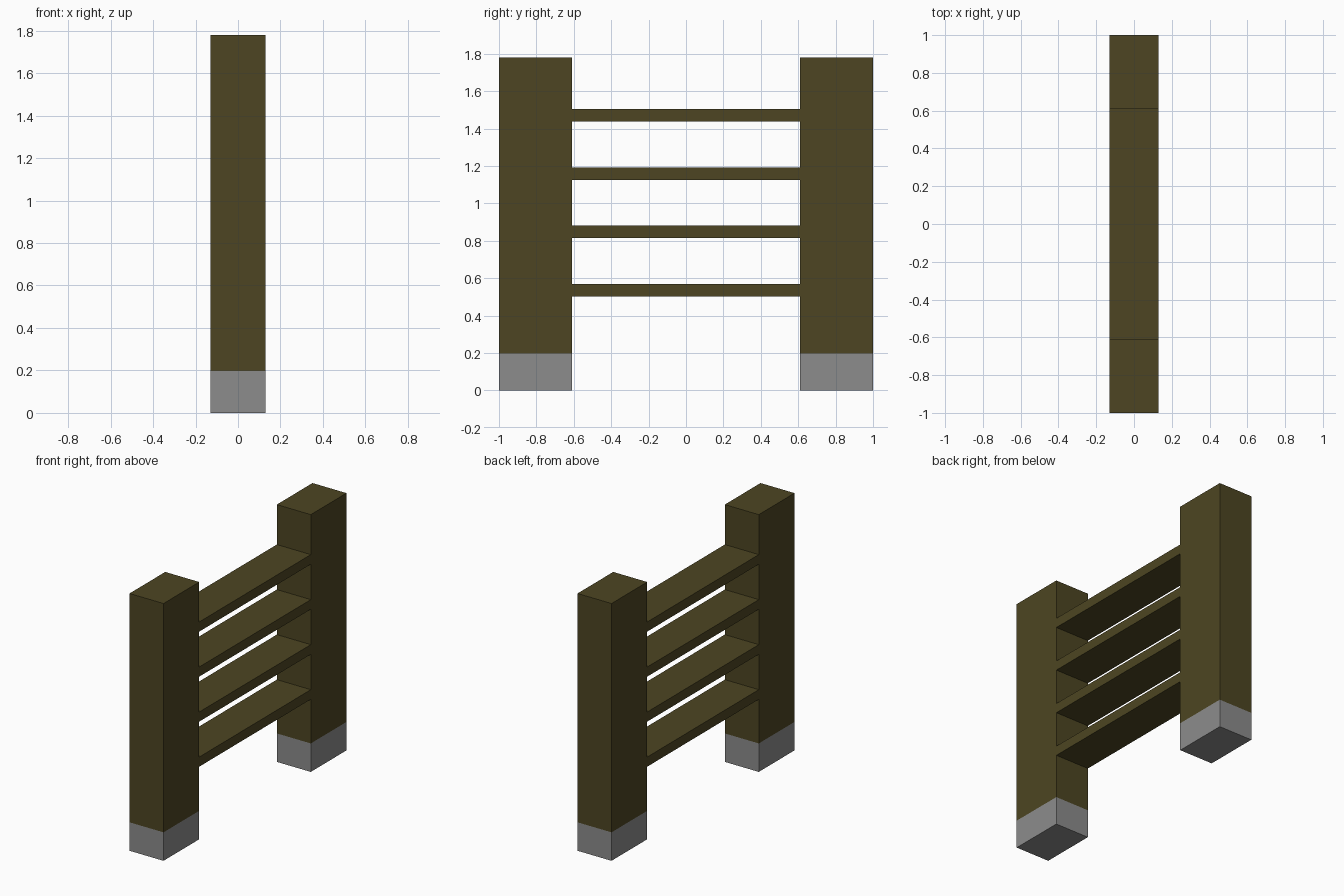
import bpy

if "Cube" in bpy.data.objects:
    bpy.data.objects.remove(bpy.data.objects["Cube"])

HALF_W = 0.13               # half depth of every part along x
Y_IN, Y_OUT = 0.61, 1.0     # inner and outer faces of the posts
FOOT_TOP, POST_TOP = 0.197, 1.78


def material(name, rgb):
    mat = bpy.data.materials.new(name)
    mat.diffuse_color = (*rgb, 1)
    mat.use_nodes = True
    mat.node_tree.nodes["Principled BSDF"].inputs["Base Color"].default_value = mat.diffuse_color
    return mat


wood = material("dark_wood", (0.074, 0.060, 0.016))
stone = material("stone", (0.262, 0.262, 0.262))


def box(name, y0, y1, z0, z1, mat):
    bpy.ops.mesh.primitive_cube_add(size=1, location=(0, (y0 + y1) / 2, (z0 + z1) / 2))
    ob = bpy.context.object
    ob.name = name
    ob.scale = (2 * HALF_W, y1 - y0, z1 - z0)
    bpy.ops.object.transform_apply(location=False, rotation=False, scale=True)
    ob.data.materials.append(mat)


# Posts standing on stone feet, one at each end
for side, y0, y1 in (("front", -Y_OUT, -Y_IN), ("back", Y_IN, Y_OUT)):
    box(side + "_foot", y0, y1, 0, FOOT_TOP, stone)
    box(side + "_post", y0, y1, FOOT_TOP, POST_TOP, wood)

# Four evenly spaced rails between the posts
for i in range(4):
    z = 0.502 + i * 0.3115
    box(f"rail_{i + 1}", -Y_IN, Y_IN, z, z + 0.067, wood)
